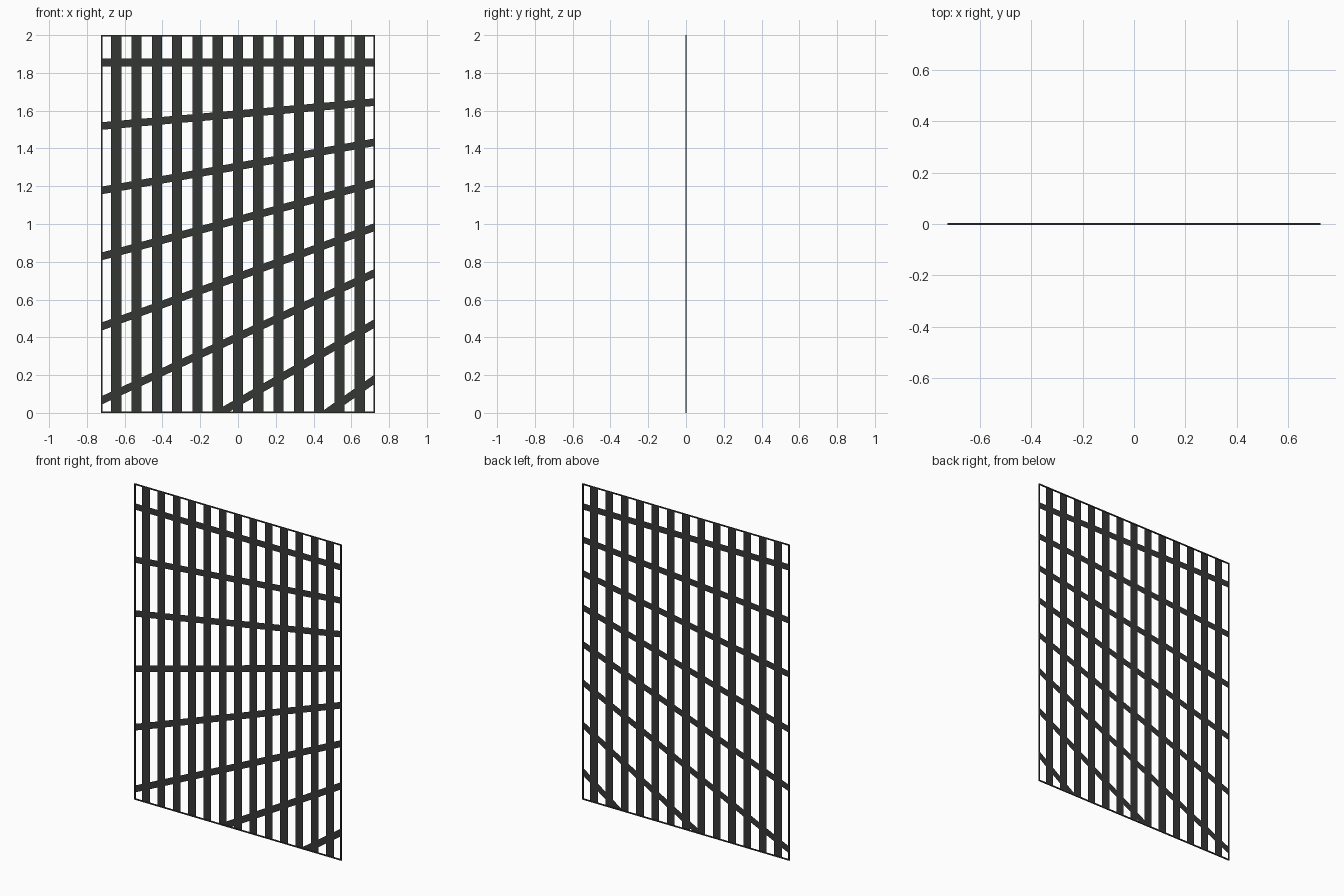
import bpy, bmesh, math
from mathutils import Vector

if "Cube" in bpy.data.objects:
    bpy.data.objects.remove(bpy.data.objects["Cube"])

HALF_W, HEIGHT = 0.725, 2.0
STRIPES = 27                      # alternating gap / bar, gaps at both ends
STRIPE_W = 2 * HALF_W / STRIPES
BAND_HALF = 0.02                  # half width of the slanted bars
WIRE = 0.007                      # thickness of the frame wire
# height of each slanted bar at x = 0; every bar tilts 5 degrees more than the last
BAND_Z = [1.855, 1.582, 1.305, 1.022, 0.72, 0.403, 0.056, -0.328]

dark = bpy.data.materials.new("dark")
dark.diffuse_color = (0.036, 0.038, 0.036, 1)
dark.use_nodes = True
dark.node_tree.nodes["Principled BSDF"].inputs["Base Color"].default_value = dark.diffuse_color


def make_object(name, bm):
    mesh = bpy.data.meshes.new(name)
    bm.to_mesh(mesh)
    bm.free()
    mesh.materials.append(dark)
    obj = bpy.data.objects.new(name, mesh)
    bpy.context.collection.objects.link(obj)


def cut(bm, point, normal):
    bmesh.ops.bisect_plane(bm, geom=bm.verts[:] + bm.edges[:] + bm.faces[:],
                           plane_co=point, plane_no=normal, dist=1e-5)


# Flat lattice: one sheet, cut along every bar edge
bm = bmesh.new()
corners = [(-HALF_W, 0, 0), (HALF_W, 0, 0), (HALF_W, 0, HEIGHT), (-HALF_W, 0, HEIGHT)]
bm.faces.new([bm.verts.new(c) for c in corners])

# Upright bar edges
for i in range(1, STRIPES):
    cut(bm, Vector((-HALF_W + i * STRIPE_W, 0, 0)), Vector((1, 0, 0)))

# Fanned bar edges
bands = []
for i, z in enumerate(BAND_Z):
    a = math.radians(5 * i)
    point, normal = Vector((0, 0, z)), Vector((-math.sin(a), 0, math.cos(a)))
    bands.append((point, normal))
    for side in (-1, 1):
        cut(bm, point + normal * BAND_HALF * side, normal)

# Remove the openings between the bars
gaps = []
for f in bm.faces:
    c = f.calc_center_median()
    in_bar = int((c.x + HALF_W) / STRIPE_W) % 2 == 1
    in_band = any(abs((c - p).dot(n)) < BAND_HALF for p, n in bands)
    if not (in_bar or in_band):
        gaps.append(f)
bmesh.ops.delete(bm, geom=gaps, context='FACES')
make_object("lattice_bars", bm)

# Thin wire frame round the edge
bm = bmesh.new()
inset = WIRE / 2
mid = HEIGHT / 2
for center, size in (
        ((-HALF_W + inset, 0, mid), (WIRE, WIRE, HEIGHT)),
        ((HALF_W - inset, 0, mid), (WIRE, WIRE, HEIGHT)),
        ((0, 0, inset), (2 * HALF_W, WIRE, WIRE)),
        ((0, 0, HEIGHT - inset), (2 * HALF_W, WIRE, WIRE))):
    verts = bmesh.ops.create_cube(bm, size=1)["verts"]
    bmesh.ops.scale(bm, vec=size, verts=verts)
    bmesh.ops.translate(bm, vec=center, verts=verts)
make_object("wire_frame", bm)
